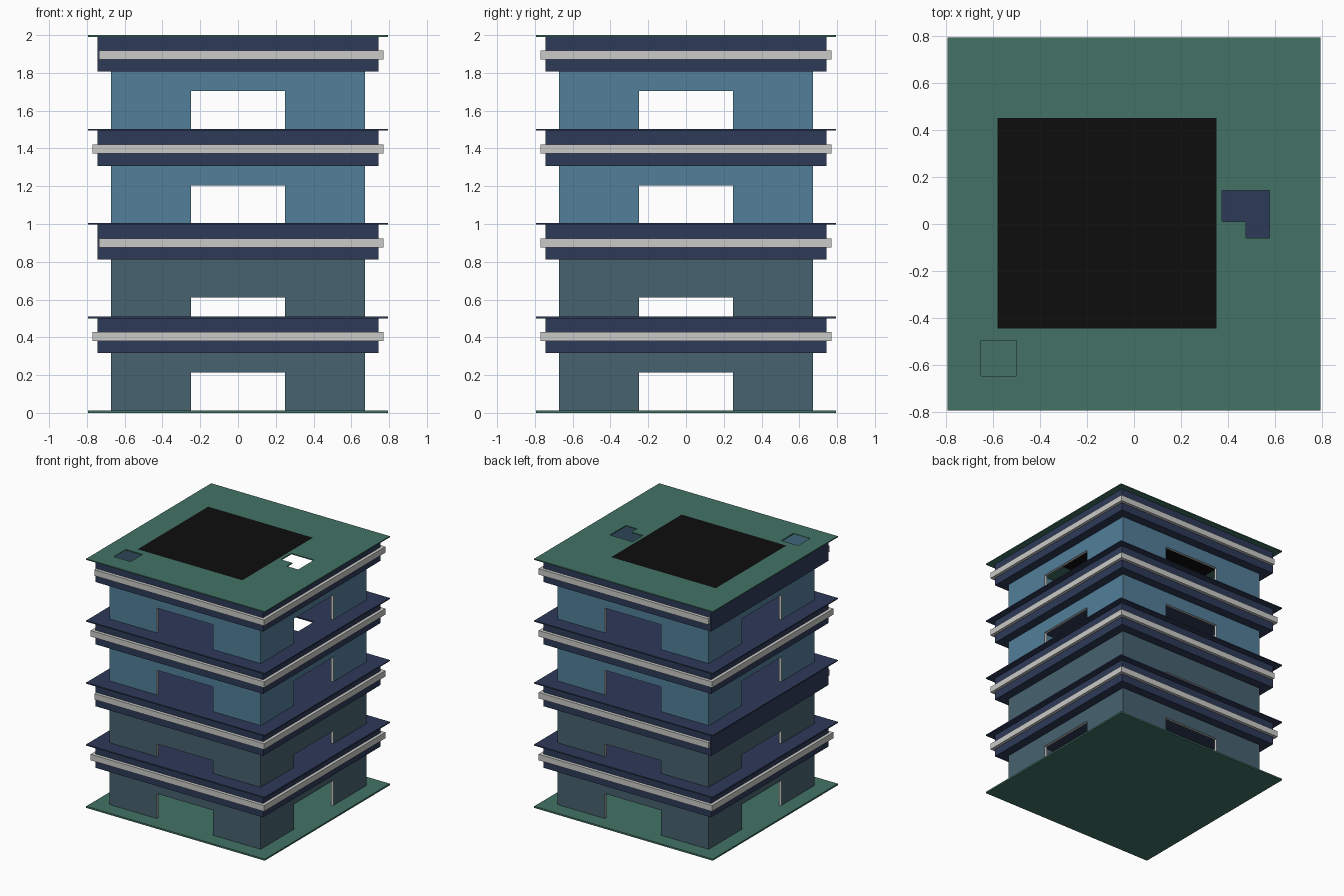
import bpy, bmesh
from mathutils import Matrix
from math import pi

if "Cube" in bpy.data.objects:
    bpy.data.objects.remove(bpy.data.objects["Cube"])


def material(name, rgb):
    def lin(c):
        c /= 255
        return c / 12.92 if c <= 0.04045 else ((c + 0.055) / 1.055) ** 2.4
    m = bpy.data.materials.new(name)
    m.diffuse_color = (*[lin(c) for c in rgb], 1)
    m.use_nodes = True
    m.node_tree.nodes["Principled BSDF"].inputs["Base Color"].default_value = m.diffuse_color
    return m


GREEN = material("green slab", (67, 114, 101))
NAVY = material("navy", (46, 58, 88))
BLUE = material("steel blue", (82, 127, 153))
SLATE = material("slate", (71, 98, 111))
GREY = material("light grey", (202, 202, 200))
BLACK = material("black", (13, 13, 13))


def finish(bm, name, mats):
    bmesh.ops.recalc_face_normals(bm, faces=bm.faces)
    me = bpy.data.meshes.new(name)
    bm.to_mesh(me)
    bm.free()
    for m in mats:
        me.materials.append(m)
    ob = bpy.data.objects.new(name, me)
    bpy.context.collection.objects.link(ob)
    return ob


def sheet(xs, ys, z0, z1, cell):
    """Plate made of grid cells; cell(x, y) gives a material index or None for a hole."""
    bm = bmesh.new()
    v = [[bm.verts.new((x, y, z0)) for y in ys] for x in xs]
    for i in range(len(xs) - 1):
        for j in range(len(ys) - 1):
            k = cell((xs[i] + xs[i + 1]) / 2, (ys[j] + ys[j + 1]) / 2)
            if k is not None:
                f = bm.faces.new((v[i][j], v[i + 1][j], v[i + 1][j + 1], v[i][j + 1]))
                f.material_index = k
    bmesh.ops.delete(bm, geom=[p for p in bm.verts if not p.link_faces], context='VERTS')
    ext = bmesh.ops.extrude_face_region(bm, geom=bm.faces[:], use_keep_orig=True)
    for g in ext["geom"]:
        if isinstance(g, bmesh.types.BMVert):
            g.co.z = z1
    bm.normal_update()
    return bm


def box(name, x0, x1, y0, y1, z0, z1, mat):
    return finish(sheet([x0, x1], [y0, y1], z0, z1, lambda x, y: 0), name, [mat])


def slab(name, z0, z1, mat, shaft, stair, panel):
    """Floor slab with an optional square shaft, L-shaped stair hole and black panel."""
    xs = [-0.793, -0.65, -0.58, -0.5, 0.35, 0.375, 0.475, 0.577, 0.793]
    ys = [-0.793, -0.647, -0.495, -0.445, -0.06, 0.01, 0.142, 0.45, 0.793]

    def cell(x, y):
        if shaft and -0.65 < x < -0.5 and -0.647 < y < -0.495:
            return None
        if stair and 0.375 < x < 0.577 and -0.06 < y < 0.142 and (x > 0.475 or y > 0.01):
            return None
        if panel and -0.58 < x < 0.35 and -0.445 < y < 0.45:
            return 1
        return 0
    finish(sheet(xs, ys, z0, z1, cell), name, [mat, BLACK])


W, T, D = 0.672, 0.022, 0.25     # wall half width, wall thickness, half opening


def wall(name, z0, z1, top, mat, half, turn):
    """Wall panel with a central opening and grey reveals, turned to one side."""
    bm = sheet([-half, -D, D, half], [z0, top, z1], W - T, W,
               lambda u, z: None if abs(u) < D and z < top else 0)
    for f in bm.faces:
        c = f.calc_center_median()
        n = f.normal
        if abs(n.z) < 0.5 and abs(c.x) < D + 0.01 and c.y < top + 0.001:
            if abs(n.x) > 0.5 or c.y > top - 0.001:
                f.material_index = 1
    bm.transform(Matrix.Rotation(turn * pi / 2, 4, 'Z') @ Matrix.Rotation(pi / 2, 4, 'X'))
    finish(bm, name, [mat, GREY])


# floor slabs
levels = [(0.0, 0.013), (0.5, 0.51), (0.997, 1.006), (1.495, 1.504), (1.991, 2.0)]
for i, (z0, z1) in enumerate(levels):
    slab(["ground_slab", "floor_slab_1", "floor_slab_2", "floor_slab_3", "roof_slab"][i],
         z0, z1, GREEN if i in (0, 4) else NAVY, i > 0, i >= 3, i == 4)

# storeys: opening top, band bottom, rail bottom
storeys = [(0.213, 0.317, 0.38), (0.612, 0.811, 0.876),
           (1.204, 1.308, 1.373), (1.703, 1.808, 1.87)]
B, R = 0.745, 0.77
for i, (top, band, rail) in enumerate(storeys):
    z0, z1 = levels[i][1], levels[i + 1][0]
    # walls with openings on all four sides
    for s, side in enumerate(("front", "right", "back", "left")):
        wall(f"{side}_wall_{i + 1}", z0, z1, top, SLATE if i < 2 else BLUE,
             W if s % 2 == 0 else W - T, s)
    # navy band ring around the wall top
    ring = [-B, -W, W, B]
    finish(sheet(ring, ring, band, z1,
                 lambda x, y: None if abs(x) < W and abs(y) < W else 0),
           f"band_{i + 1}", [NAVY])
    # grey rails, left one missing on every second storey
    h = rail + 0.048
    left = -R if i % 2 == 0 else -0.737
    box(f"front_rail_{i + 1}", left, R, -R, -B, rail, h, GREY)
    box(f"back_rail_{i + 1}", left, R, B, R, rail, h, GREY)
    box(f"right_rail_{i + 1}", B, R, -B, B, rail, h, GREY)
    if i % 2 == 0:
        box(f"left_rail_{i + 1}", -R, -B, -B, B, rail, h, GREY)
